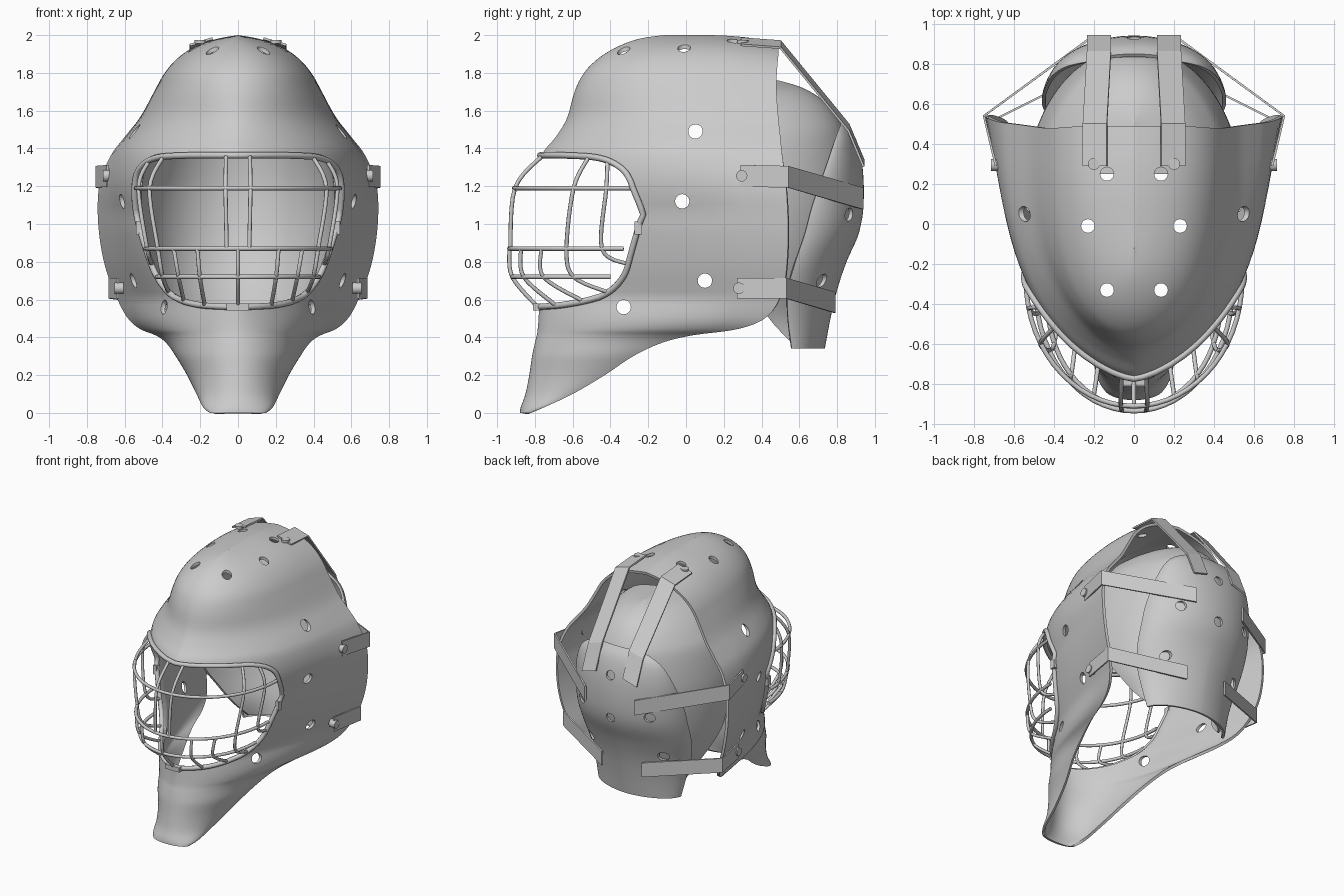
import bpy, bmesh, math
from mathutils import Vector, Matrix
from mathutils.bvhtree import BVHTree

if "Cube" in bpy.data.objects:
    bpy.data.objects.remove(bpy.data.objects["Cube"])

grey = bpy.data.materials.new("plain grey")
grey.use_nodes = True
grey.diffuse_color = (0.6, 0.6, 0.6, 1)
grey.node_tree.nodes["Principled BSDF"].inputs["Base Color"].default_value = grey.diffuse_color


def add_object(name, data):
    obj = bpy.data.objects.new(name, data)
    bpy.context.collection.objects.link(obj)
    data.materials.append(grey)
    return obj


def mesh_object(name, bm):
    mesh = bpy.data.meshes.new(name)
    bm.to_mesh(mesh)
    return add_object(name, mesh)


def activate(obj):
    bpy.ops.object.select_all(action='DESELECT')
    obj.select_set(True)
    bpy.context.view_layer.objects.active = obj


def apply_modifier(obj, kind, **settings):
    mod = obj.modifiers.new(kind.lower(), kind)
    for key, value in settings.items():
        setattr(mod, key, value)
    activate(obj)
    bpy.ops.object.modifier_apply(modifier=mod.name)


def smooth(obj, angle=40):
    activate(obj)
    bpy.ops.object.shade_smooth_by_angle(angle=math.radians(angle))


def spline(keys, steps):
    """Catmull-Rom interpolation through tuples of any length."""
    keys = [Vector(k) for k in keys]
    out = []
    for i in range(len(keys) - 1):
        a, b, c, d = keys[max(i - 1, 0)], keys[i], keys[i + 1], keys[min(i + 2, len(keys) - 1)]
        for s in range(steps):
            t = s / steps
            out.append(b + (c - a) * (t / 2) + (a * 2 - b * 5 + c * 4 - d) * (t * t / 2)
                       + (b * 3 - a - c * 3 + d) * (t ** 3 / 2))
    return out + [keys[-1]]


def loft(keys, shape, columns=28, drop=0.0):
    """Stack of horizontal U-shaped rows; key = height, apex y, end y, half width."""
    bm = bmesh.new()
    grid = []
    for z, apex, end, width in spline(keys, 4):
        p, q, flare = shape(z)
        row = []
        for c in range(-columns, columns + 1):
            a = abs(c) / columns * math.pi / 2
            t = 1 - max(math.cos(a), 0) ** (2 / q)
            x = max(width, 0) * ((1 - flare) * math.sin(a) ** (2 / p) + flare * t ** 2)
            y = apex + (end - apex) * t
            sink = drop * max(y - 0.1, 0) ** 2 * max(z - 1.5, 0)
            row.append(bm.verts.new((math.copysign(x, c), y, z - sink)))
        grid.append(row)
    for low, high in zip(grid, grid[1:]):
        for i in range(2 * columns):
            bm.faces.new((low[i], low[i + 1], high[i + 1], high[i]))
    bmesh.ops.remove_doubles(bm, verts=bm.verts, dist=0.0005)
    bmesh.ops.recalc_face_normals(bm, faces=bm.faces)
    middle = Vector((0, 0.3, 1))
    if sum(f.normal.dot(f.calc_center_median() - middle) for f in bm.faces) < 0:
        bmesh.ops.reverse_faces(bm, faces=bm.faces)
    return bm


def cut(obj, bm):
    cutter = mesh_object("cutter", bm)
    cutter.hide_render = True
    apply_modifier(obj, 'BOOLEAN', object=cutter, operation='DIFFERENCE', solver='EXACT')
    bpy.data.objects.remove(cutter)


def cylinder(bm, centre, axis, radius, length):
    turn = Vector(axis).to_track_quat('Z', 'Y').to_matrix().to_4x4()
    bmesh.ops.create_cone(bm, cap_ends=True, segments=20, radius1=radius, radius2=radius,
                          depth=length, matrix=Matrix.Translation(centre) @ turn)


def tube(name, points, radius, closed=False):
    curve = bpy.data.curves.new(name, 'CURVE')
    curve.dimensions = '3D'
    curve.bevel_depth = radius
    curve.bevel_resolution = 2
    curve.use_fill_caps = True
    line = curve.splines.new('POLY')
    line.points.add(len(points) - 1)
    for point, co in zip(line.points, points):
        point.co = (*co, 1)
    line.use_cyclic_u = closed
    return add_object(name, curve)


# Mask shell: height, front y, back y, half width
shell_keys = [
    (0, -.88, -.82, .15), (.03, -.875, -.75, .185), (.1, -.85, -.6, .22), (.2, -.83, -.43, .27),
    (.3, -.815, -.28, .33), (.37, -.8, -.13, .38), (.41, -.79, .03, .435), (.445, -.785, .28, .52),
    (.51, -.78, .43, .59), (.64, -.775, .51, .655), (.8, -.78, .535, .71), (1, -.78, .54, .74),
    (1.2, -.78, .53, .735), (1.36, -.765, .51, .675), (1.46, -.69, .5, .6), (1.56, -.63, .49, .525),
    (1.7, -.59, .48, .45), (1.8, -.54, .48, .395), (1.88, -.46, .485, .325), (1.94, -.36, .49, .235),
    (1.98, -.25, .49, .12), (2, -.12, .49, 0)]


def ramp(z, start, stop):
    return min(max((z - start) / (stop - start), 0), 1)


def shell_shape(z):
    chin, brow, crown = ramp(z, 0.6, 0.3), ramp(z, 1.05, 1.45), ramp(z, 1.35, 1.8)
    roundness = 1.45 + 0.55 * max(chin, crown)
    fullness = 3.6 - 1.6 * chin - 0.7 * brow + 0.8 * ramp(z, 1.6, 1.95)
    flare = (0.24 + 0.08 * ramp(z, 1, 0.6)) * (1 - max(chin, brow)) + 0.02
    return roundness, fullness, flare


shell_bm = loft(shell_keys, shell_shape, drop=0.5)
surface = BVHTree.FromBMesh(shell_bm)


def on_shell(x, z, lift=0.008):
    hit, normal = surface.ray_cast(Vector((x, -2, z)), Vector((0, 1, 0)))[:2]
    return hit + normal * lift


shell = mesh_object("mask_shell", shell_bm)
apply_modifier(shell, 'SOLIDIFY', thickness=0.02, offset=-1)

# Face opening
half = spline([(0, 1.36), (.3, 1.36), (.44, 1.345), (.515, 1.29), (.54, 1.2), (.53, 1.05), (.48, .87),
               (.42, .72), (.33, .615), (.2, .57), (0, .56)], 5)
outline = [(x, z) for x, z in half] + [(-x, z) for x, z in half[-2:0:-1]]
bm = bmesh.new()
face = bm.faces.new([bm.verts.new((x, -1.3, z)) for x, z in outline])
ext = bmesh.ops.extrude_face_region(bm, geom=[face])["geom"]
bmesh.ops.translate(bm, vec=(0, 1.4, 0), verts=[v for v in ext if isinstance(v, bmesh.types.BMVert)])
bmesh.ops.recalc_face_normals(bm, faces=bm.faces)
cut(shell, bm)

# Vent holes through the sides and the crown
bm = bmesh.new()
for y, z in [(.05, 1.49), (-.02, 1.12), (.1, .7), (-.33, .56)]:
    cylinder(bm, (0, y, z), (1, 0, 0), 0.038, 2)
for x, y in [(.135, -.33), (.23, -.01), (.135, .25)]:
    for side in (-1, 1):
        cylinder(bm, (side * x, y, 1.95), (0, 0, 1), 0.034, 0.3)
cut(shell, bm)
smooth(shell)

# Back dome and the outer rear plate
dome = mesh_object("back_dome", loft([
    (.37, .7, .56, .31), (.5, .73, .44, .36), (.65, .77, .36, .44), (.8, .82, .28, .5),
    (.95, .86, .25, .525), (1.1, .88, .25, .53), (1.25, .88, .25, .52), (1.45, .85, .25, .475),
    (1.55, .81, .25, .42), (1.65, .73, .25, .33), (1.72, .62, .25, .21), (1.76, .49, .25, 0)],
    lambda z: (2, 2, 0.03)))
plate = mesh_object("rear_plate", loft([
    (.34, .735, .56, .35), (.5, .765, .54, .385), (.65, .8, .54, .425), (.8, .85, .58, .455),
    (.95, .915, .63, .46), (1.1, .94, .67, .45), (1.3, .935, .74, .41), (1.45, .9, .79, .33),
    (1.53, .85, .82, .18)], lambda z: (1.75 + 0.25 * ramp(z, 0.7, 1), 2, 0.05)))
for part in (dome, plate):
    apply_modifier(part, 'SOLIDIFY', thickness=0.018, offset=-1)
bm = bmesh.new()
for x, z in [(0, 1.33), (0, 1), (.29, 1.05), (-.29, 1.05), (.31, .7), (-.31, .7)]:
    cylinder(bm, (x, 0.85, z), (0, 1, 0), 0.035, 0.6)
cut(plate, bm)
for part in (dome, plate):
    smooth(part)

# Cage rim and clips
tube("cage_rim", [on_shell(x, z) for x, z in outline], 0.017, True)
clips = bmesh.new()
for x, z, size in [(0, .56, (.12, .04, .035)), (.515, .98, (.03, .04, .07)), (-.515, .98, (.03, .04, .07))]:
    bmesh.ops.create_cube(clips, size=1, matrix=Matrix.LocRotScale(on_shell(x, z, 0.012), None, Vector(size)))
mesh_object("cage_clips", clips)

# Cage bars: each cross bar is half an ellipse of height, front y, end x, end y
BARS = {"upper": (1.19, -.91, .54, -.28), "middle": (.87, -.935, .49, -.33), "lower": (.72, -.92, .43, -.4)}


def bar_point(bar, degrees):
    z, front, x, end = BARS[bar]
    a = math.radians(degrees)
    return Vector((x * math.sin(a), end + (front - end) * math.cos(a), z))


for bar in BARS:
    tube(bar + "_cross_bar", [bar_point(bar, d) for d in range(-90, 91, 6)], 0.012)


def upright(name, rim_top, angles, rim_bottom):
    points = [on_shell(*rim_top)] if rim_top else []
    points += [bar_point(bar, angles[bar]) for bar in BARS if bar in angles]
    points += [on_shell(*rim_bottom)] if rim_bottom else []
    for side in ((-1, 1) if points[0].x else (1,)):
        tube(name, [Vector((p.x * side, p.y, p.z)) for p in spline(points, 6)], 0.011)


upright("centre_upright", (.06, 1.36), {"upper": 7, "middle": 7}, None)
upright("side_upright", (.39, 1.355), {"upper": 60, "middle": 60, "lower": 68}, (.36, .64))
upright("outer_upright", (.465, 1.332), {"upper": 77, "middle": 79}, (.45, .79))
upright("chin_upright", None, {"middle": 0, "lower": 0}, (0, .56))
upright("chin_side_upright", None, {"middle": 26, "lower": 28}, (.17, .565))
upright("chin_outer_upright", None, {"middle": 44, "lower": 47}, (.28, .59))


# Straps: flat ribbons with a given width direction
def strap(name, points, across):
    for side in (-1, 1):
        flip = Vector((side, 1, 1))
        bm = bmesh.new()
        rows = [[bm.verts.new((Vector(p) + Vector(across) * s) * flip) for s in (-0.5, 0.5)] for p in points]
        for a, b in zip(rows, rows[1:]):
            bm.faces.new((a[0], a[1], b[1], b[0]))
        obj = mesh_object(name, bm)
        apply_modifier(obj, 'SOLIDIFY', thickness=0.012, offset=0)


strap("crown_strap", [(.195, .29, 1.965), (.195, .5, 1.95), (.175, .86, 1.51), (.175, .94, 1.32)], (.12, 0, -.035))
strap("upper_side_strap", [(.69, .29, 1.255), (.75, .54, 1.25), (.21, .935, 1.135)], (0, 0, .115))
strap("lower_side_strap", [(.635, .27, .66), (.68, .53, .66), (.17, .785, .585)], (0, 0, .11))

# Strap screws
screws = bmesh.new()
for side in (-1, 1):
    cylinder(screws, (side * .69, .295, 1.255), (1, 0, 0), 0.03, 0.05)
    cylinder(screws, (side * .63, .28, .66), (1, 0, 0), 0.03, 0.05)
    cylinder(screws, (side * .2, .3, 1.965), (0, 0, 1), 0.03, 0.02)
smooth(mesh_object("strap_screws", screws))
